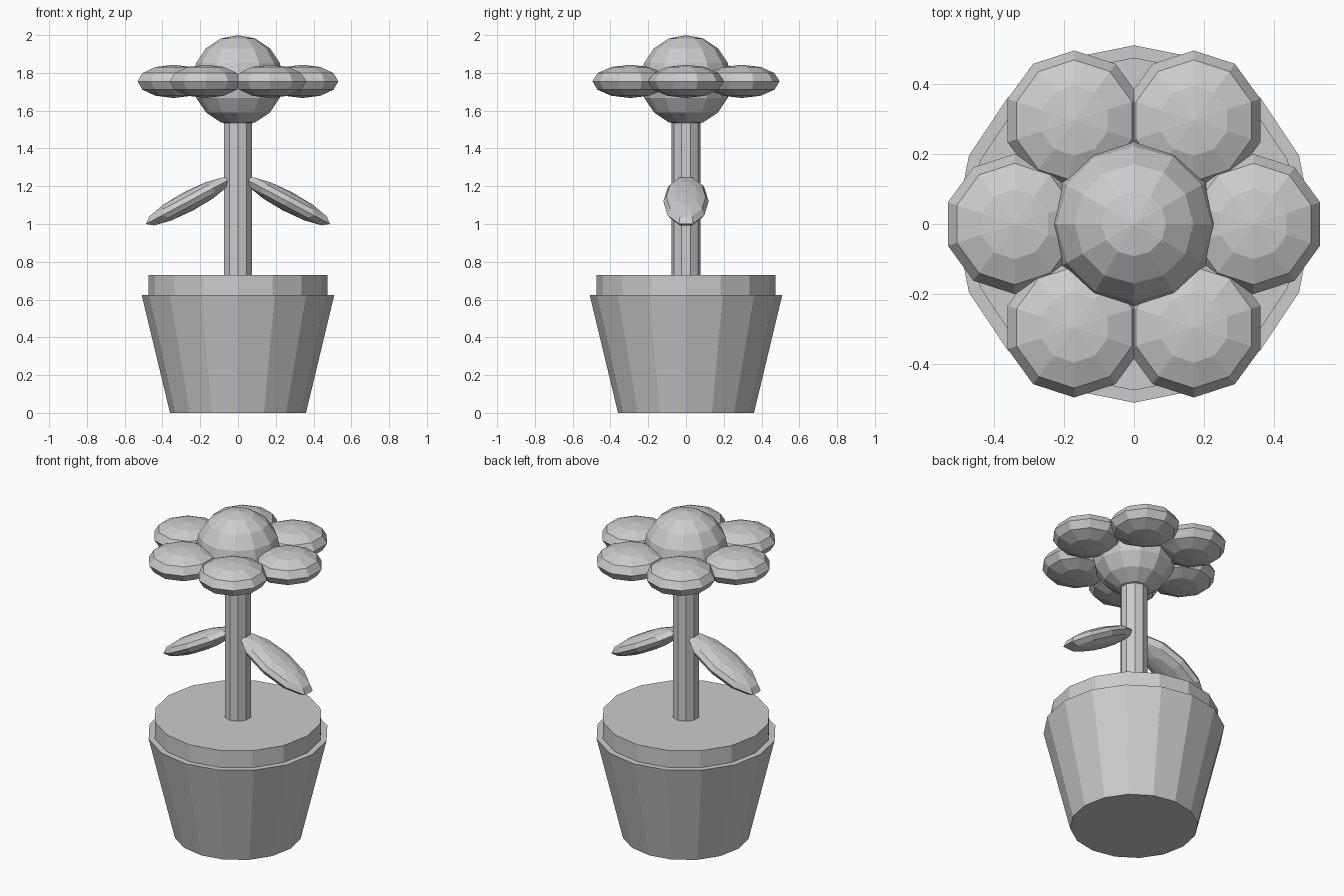
import bpy
from math import cos, sin, radians

if "Cube" in bpy.data.objects:
    bpy.data.objects.remove(bpy.data.objects["Cube"])


def frustum(name, sides, r_bottom, r_top, z0, z1):
    bpy.ops.mesh.primitive_cone_add(vertices=sides, radius1=r_bottom, radius2=r_top,
                                    depth=z1 - z0, location=(0, 0, (z0 + z1) / 2))
    bpy.context.object.name = name


def blob(name, segments, rings, scale, location, tilt=0.0):
    bpy.ops.mesh.primitive_uv_sphere_add(segments=segments, ring_count=rings, radius=1,
                                         location=location, rotation=(0, tilt, 0))
    ob = bpy.context.object
    ob.name = name
    ob.scale = scale


# Tapered pot, with the soil block rising above its rim
frustum("pot", 16, 0.36, 0.51, 0.0, 0.625)
frustum("soil", 16, 0.475, 0.475, 0.52, 0.73)

# Stem, running up into the flower head
frustum("stem", 10, 0.077, 0.077, 0.70, 1.60)

# Pair of drooping leaves
for side, label in ((1, "right"), (-1, "left")):
    blob(f"leaf_{label}", 10, 6, (0.268, 0.12, 0.054),
         (side * 0.262, 0, 1.12), side * radians(28))

# Flower head: round centre and a ring of six flattened petals
blob("flower_centre", 12, 8, (0.24, 0.24, 0.24), (0, 0, 1.76))
for i in range(6):
    a = radians(60 * i)
    blob(f"petal_{i + 1}", 10, 6, (0.2, 0.2, 0.088),
         (0.341 * cos(a), 0.341 * sin(a), 1.755))
